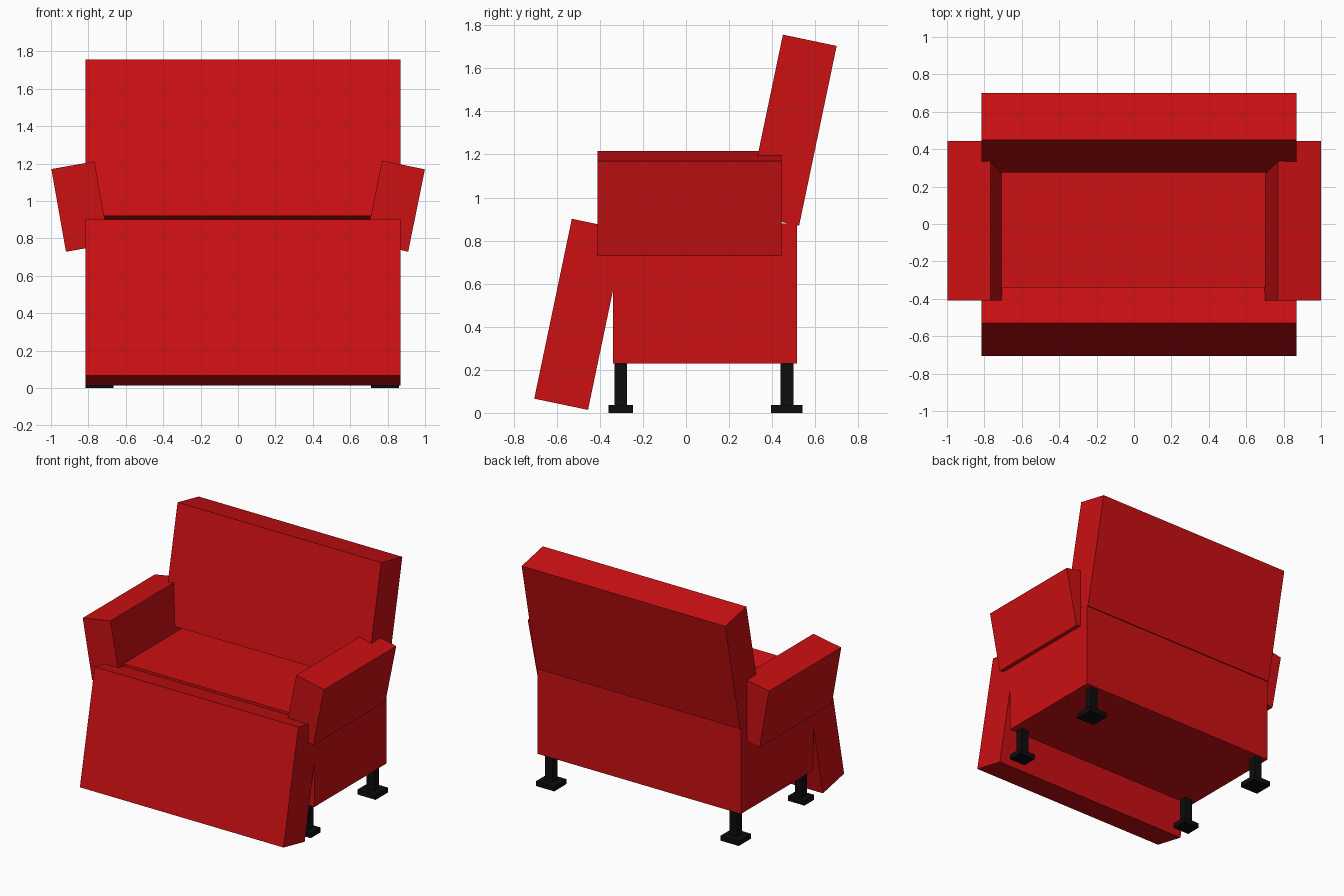
import bpy
from math import radians
from mathutils import Matrix, Vector

if "Cube" in bpy.data.objects:
    bpy.data.objects.remove(bpy.data.objects["Cube"])


def material(name, color):
    mat = bpy.data.materials.new(name)
    mat.diffuse_color = (*color, 1)
    mat.use_nodes = True
    mat.node_tree.nodes["Principled BSDF"].inputs["Base Color"].default_value = mat.diffuse_color
    return mat


RED = material("red_upholstery", (0.6, 0.005, 0.006))
BLACK = material("black_legs", (0.004, 0.004, 0.004))


def box(name, center, size, mat, tilt=0, axis='X'):
    """Box of full size at center, tilted in degrees about one axis."""
    bpy.ops.mesh.primitive_cube_add(size=1)
    ob = bpy.context.object
    ob.name = name
    ob.data.transform(Matrix.Translation(Vector(center))
                      @ Matrix.Rotation(radians(tilt), 4, axis)
                      @ Matrix.Diagonal((*size, 1)))
    ob.data.materials.append(mat)
    return ob


MID_X, WIDTH = 0.0275, 1.685

# Seat block
box("seat", (MID_X, 0.0875, 0.555), (WIDTH, 0.855, 0.65), RED)

# Backrest and hanging front panel share size and lean
for name, y, z in (("backrest", 0.4875, 1.3125), ("front_panel", -0.4925, 0.4575)):
    box(name, (MID_X, y, z), (WIDTH, 0.255, 0.853), RED, -11.8)

# Armrests splay outwards
for name, x, z, tilt in (("right_armrest", 0.84, 0.9725, 11.5),
                         ("left_armrest", -0.8435, 0.97, -10)):
    box(name, (x, 0.0165, z), (0.234, 0.853, 0.449), RED, tilt, 'Y')

# Legs: square post on a flat foot, rear feet slightly larger
for side, x in (("left", -0.74), ("right", 0.787)):
    for end, y, fx, fy in (("front", -0.303, 0.135, 0.115),
                           ("rear", 0.468, 0.15, 0.145)):
        box(f"{end}_{side}_post", (x, y, 0.135), (0.06, 0.06, 0.21), BLACK)
        box(f"{end}_{side}_foot", (x, y, 0.0185), (fx, fy, 0.037), BLACK)
